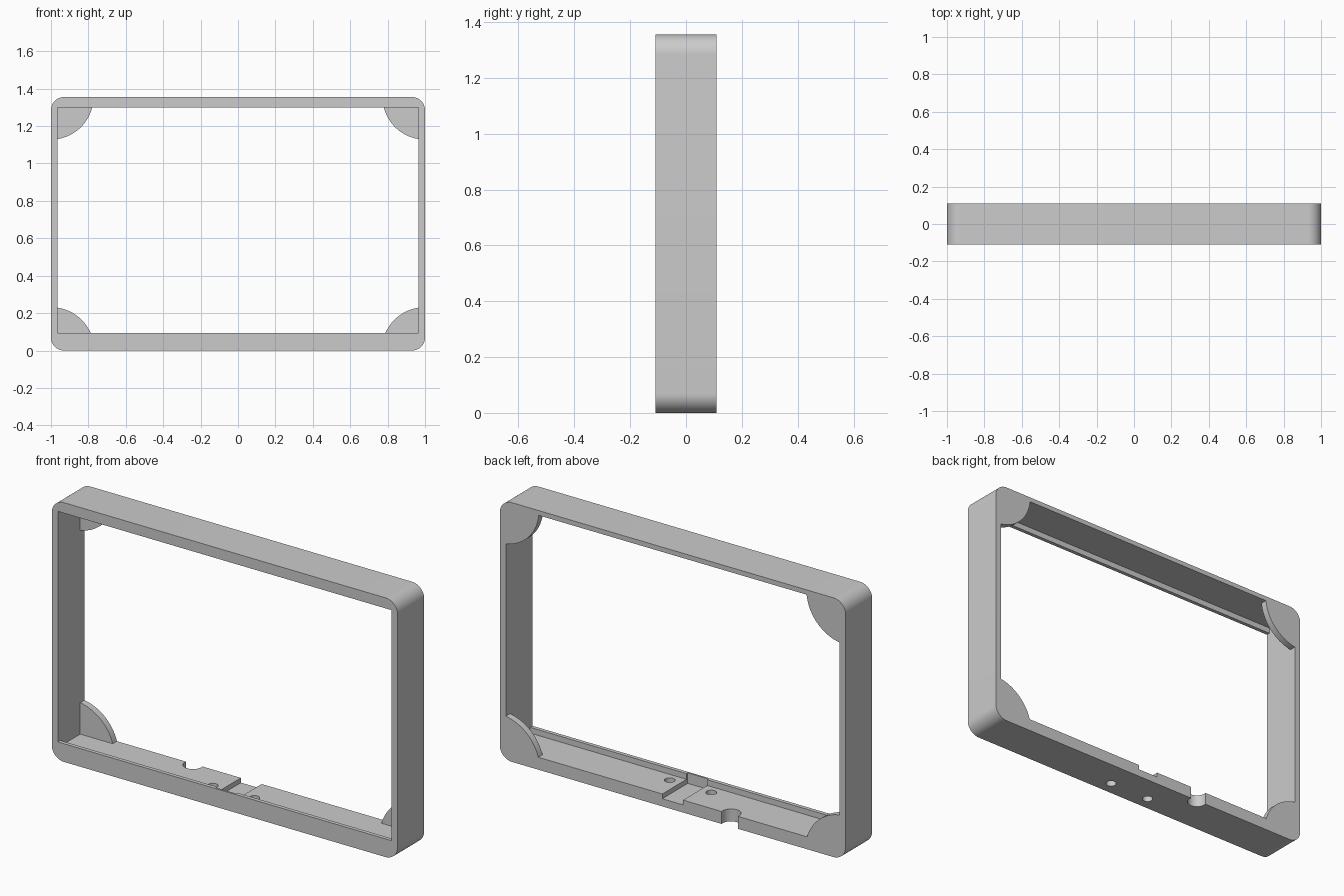
import bpy, bmesh
from math import sin, cos, asin, acos, pi, sqrt

if "Cube" in bpy.data.objects:
    bpy.data.objects.remove(bpy.data.objects["Cube"])

W, H, D = 1.0, 1.355, 0.11        # half width, height, half depth
IN_X, FLOOR, CEIL = 0.965, 0.065, 1.33


def prism(name, pts, lo, hi, axis="y"):
    """Extrude a 2D outline: (x, z) along y, or (x, y) along z."""
    bm = bmesh.new()
    place = (lambda p, t: (p[0], t, p[1])) if axis == "y" else (lambda p, t: (p[0], p[1], t))
    a = [bm.verts.new(place(p, lo)) for p in pts]
    b = [bm.verts.new(place(p, hi)) for p in pts]
    n = len(pts)
    bm.faces.new(a)
    bm.faces.new(b[::-1])
    for i in range(n):
        bm.faces.new((a[i], b[i], b[(i + 1) % n], a[(i + 1) % n]))
    bmesh.ops.recalc_face_normals(bm, faces=bm.faces)
    me = bpy.data.meshes.new(name)
    bm.to_mesh(me)
    bm.free()
    ob = bpy.data.objects.new(name, me)
    bpy.context.collection.objects.link(ob)
    return ob


def arc(cx, cy, r, a0, a1, n):
    return [(cx + r * cos(a0 + (a1 - a0) * i / n), cy + r * sin(a0 + (a1 - a0) * i / n))
            for i in range(n + 1)]


def rect(x0, x1, y0, y1):
    return [(x0, y0), (x1, y0), (x1, y1), (x0, y1)]


def circle(x, y, r):
    return arc(x, y, r, 0, 2 * pi, 32)[:-1]


def activate(ob):
    bpy.ops.object.select_all(action="DESELECT")
    ob.select_set(True)
    bpy.context.view_layer.objects.active = ob


def cut(ob, cutter):
    cutter.hide_render = True
    mod = ob.modifiers.new("cut", "BOOLEAN")
    mod.operation, mod.solver, mod.object = "DIFFERENCE", "EXACT", cutter
    activate(ob)
    bpy.ops.object.modifier_apply(modifier=mod.name)
    bpy.data.objects.remove(cutter)


def smooth(ob):
    activate(ob)
    bpy.ops.object.shade_smooth_by_angle(angle=pi / 6)


# Frame body: rounded block
R = 0.07
outline = []
for i, (x, z) in enumerate([(W - R, H - R), (R - W, H - R), (R - W, R), (W - R, R)]):
    outline += arc(x, z, R, i * pi / 2, (i + 1) * pi / 2, 12)
frame = prism("frame", outline, -D, D)

# Front opening, then the taller pocket behind the thin front lip
cut(frame, prism("opening", rect(-IN_X, IN_X, 0.095, 1.30), -0.2, 0.2))
cut(frame, prism("pocket", rect(-IN_X, IN_X, FLOOR, CEIL), -0.09, 0.2))

# Cable groove, two screw holes and the rear notch in the floor
cut(frame, prism("groove", rect(-0.06, 0.06, -0.10, 0.2), 0.04, 0.2, "z"))
for x in (-0.12, 0.12):
    cut(frame, prism("screw_hole", circle(x, -0.037, 0.026), -0.1, 0.2, "z"))
cut(frame, prism("notch", circle(-0.33, 0.10, 0.048), -0.1, 0.2, "z"))
smooth(frame)

# Rounded retaining plates in the four rear corners
for side in (-1, 1):
    for name, z0, up, inset, r in (("lower", 0, 1, FLOOR, 0.232),
                                   ("upper", H, -1, H - CEIL, 0.227)):
        curve = arc(0, 0, r, asin(inset / r), acos((W - IN_X) / r), 20)
        pts = [(W - IN_X, inset)] + curve
        plate = prism(f"{name}_corner_plate_{'left' if side < 0 else 'right'}",
                      [(side * (W - u), z0 + up * v) for u, v in pts], 0.075, D)
        smooth(plate)
